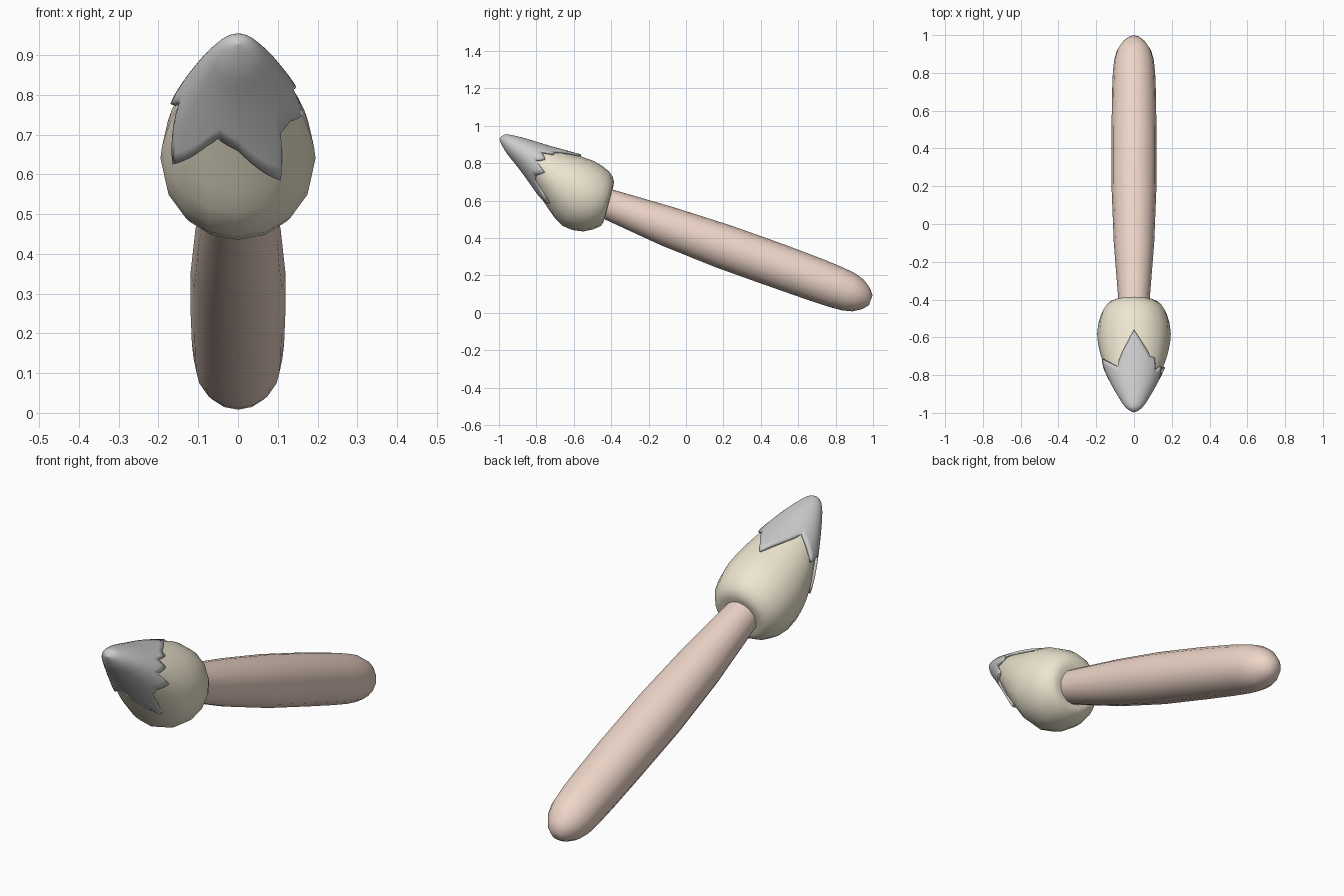
import bpy, bmesh, math

if "Cube" in bpy.data.objects:
    bpy.data.objects.remove(bpy.data.objects["Cube"])


def material(name, rgb):
    m = bpy.data.materials.new(name)
    m.diffuse_color = (*rgb, 1)
    m.use_nodes = True
    m.node_tree.nodes["Principled BSDF"].inputs["Base Color"].default_value = m.diffuse_color
    return m


def grid_object(name, rows, mat=None, cap_start=False, cap_end=False, angle=60):
    """Skin a list of closed rings into a smooth tube."""
    bm = bmesh.new()
    vs = [[bm.verts.new(p) for p in r] for r in rows]
    n = len(vs[0])
    for a, b in zip(vs, vs[1:]):
        for i in range(n):
            j = (i + 1) % n
            bm.faces.new((a[i], a[j], b[j], b[i]))
    if cap_start:
        bm.faces.new(vs[0])
    if cap_end:
        bm.faces.new(vs[-1])
    bmesh.ops.remove_doubles(bm, verts=bm.verts[:], dist=0.0003)
    bmesh.ops.recalc_face_normals(bm, faces=bm.faces[:])
    me = bpy.data.meshes.new(name)
    bm.to_mesh(me)
    bm.free()
    ob = bpy.data.objects.new(name, me)
    bpy.context.collection.objects.link(ob)
    if mat:
        me.materials.append(mat)
    bpy.ops.object.select_all(action='DESELECT')
    ob.select_set(True)
    bpy.context.view_layer.objects.active = ob
    bpy.ops.object.shade_smooth_by_angle(angle=math.radians(angle))
    return ob


# handle: sections as (y, z, radius) along a tilted axis
handle = [(-0.47, 0.60, 0.078), (-0.40, 0.575, 0.083), (-0.10, 0.463, 0.107),
          (0.20, 0.355, 0.119), (0.50, 0.248, 0.119), (0.70, 0.175, 0.116),
          (0.80, 0.138, 0.112), (0.87, 0.112, 0.105), (0.92, 0.093, 0.09),
          (0.963, 0.077, 0.06), (0.988, 0.068, 0.028)]
ca, sa = 0.944, 0.330
rows = []
for y, z, r in handle:
    ring = []
    for i in range(16):
        a = math.tau * i / 16
        h = r * math.cos(a)
        ring.append((r * math.sin(a), y + h * sa, z + h * ca))
    rows.append(ring)
grid_object("handle", rows, material("wood", (0.86, 0.67, 0.58)), True, True)

# brush head: sections as (top y, top z, bottom y, bottom z, half width)
HEAD = [(-0.395, 0.66, -0.44, 0.50, 0.088), (-0.385, 0.70, -0.455, 0.465, 0.13),
        (-0.41, 0.755, -0.55, 0.435, 0.175), (-0.50, 0.815, -0.66, 0.465, 0.195),
        (-0.63, 0.855, -0.735, 0.555, 0.18), (-0.74, 0.885, -0.81, 0.67, 0.146),
        (-0.86, 0.922, -0.89, 0.78, 0.095), (-0.945, 0.942, -0.955, 0.86, 0.05),
        (-0.978, 0.945, -0.985, 0.905, 0.026), (-0.998, 0.93, -0.998, 0.93, 0.0)]


def section(u):
    """Smoothly interpolated head section at position u."""
    i = min(int(u), len(HEAD) - 2)
    t = u - i
    p = [HEAD[max(0, min(len(HEAD) - 1, i + k))] for k in (-1, 0, 1, 2)]
    return [0.5 * (2 * b + (c - a) * t + (2 * a - 5 * b + 4 * c - d) * t * t
                   + (3 * b - a - 3 * c + d) * t ** 3) for a, b, c, d in zip(*p)]


def head_point(u, phi, off=0.0):
    ty, tz, by, bz, w = section(u)
    hy, hz = (ty - by) / 2, (tz - bz) / 2
    k = math.hypot(hy, hz)
    s = 1 + off / k if k > 1e-4 else 1
    c = math.cos(phi) * s
    return ((w + off) * math.sin(phi), (ty + by) / 2 + hy * c, (tz + bz) / 2 + hz * c)


# bristle bundle
rows = [[head_point(u / 2, math.tau * i / 16) for i in range(16)] for u in range(16)]
grid_object("bristles", rows, material("bristle", (0.85, 0.79, 0.63)), True, True)

# jagged paint coat: edge position by angle (0 is the top, 90 the +x side)
EDGE = [(0, 3.5), (30, 4.6), (40, 4.65), (50, 5.2), (65, 4.95), (85, 5.35),
        (95, 4.8), (120, 5.15), (135, 5.1), (145, 4.1), (180, 5.0), (200, 5.2),
        (210, 4.95), (240, 4.0), (265, 5.2), (285, 4.5), (325, 5.1), (360, 3.5)]


def edge(deg):
    for (a, ua), (b, ub) in zip(EDGE, EDGE[1:]):
        if a <= deg <= b:
            return ua + (ub - ua) * (deg - a) / (b - a)


N = 16
rows = []
for k in range(N + 1):
    ring = []
    for deg in range(0, 360, 5):
        e = edge(deg)
        u = e + (9 - e) * k / N
        ring.append(head_point(u, math.radians(deg), 0.011 * min(1, (9 - u) / 2)))
    rows.append(ring)
paint = grid_object("paint_tip", rows)
mod = paint.modifiers.new("thickness", 'SOLIDIFY')
mod.thickness = 0.013
mod.offset = -1
